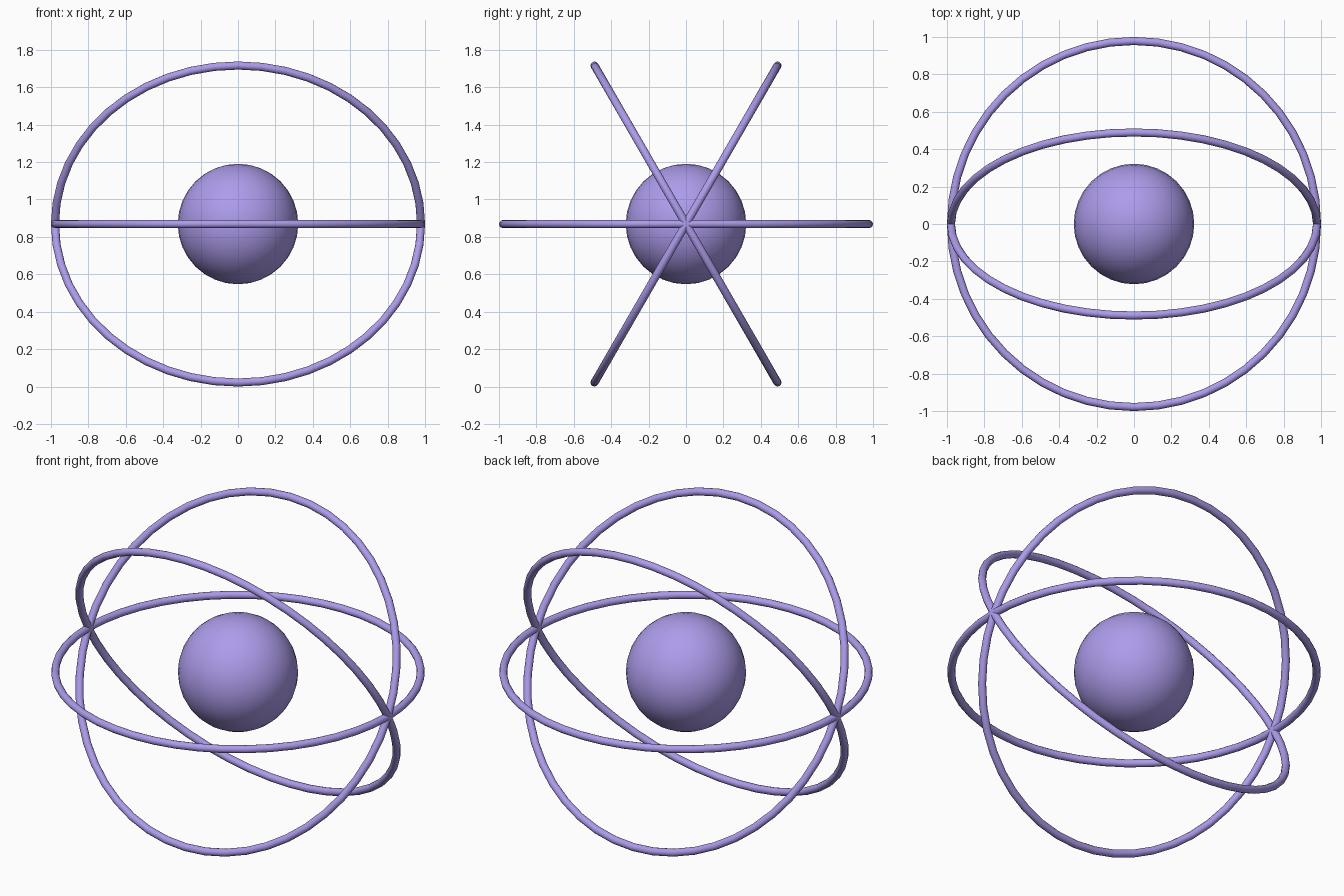
import bpy
from math import radians, sin

if "Cube" in bpy.data.objects:
    bpy.data.objects.remove(bpy.data.objects["Cube"])

MAJOR, MINOR = 0.9785, 0.0215
CZ = MAJOR * sin(radians(60)) + MINOR   # lowest ring point touches z = 0

mat = bpy.data.materials.new("lavender")
mat.diffuse_color = (0.42, 0.33, 0.83, 1)
mat.use_nodes = True
mat.node_tree.nodes["Principled BSDF"].inputs["Base Color"].default_value = mat.diffuse_color


def finish(name):
    obj = bpy.context.object
    obj.name = name
    obj.data.materials.append(mat)
    bpy.ops.object.shade_smooth()


# Central ball
bpy.ops.mesh.primitive_uv_sphere_add(segments=32, ring_count=16, radius=0.322,
                                     location=(0, 0, CZ))
finish("nucleus")

# Three orbit rings fanned about the x axis
for name, tilt in (("orbit_level", 0), ("orbit_tilt_a", 60), ("orbit_tilt_b", -60)):
    bpy.ops.mesh.primitive_torus_add(major_radius=MAJOR, minor_radius=MINOR,
                                     major_segments=48, minor_segments=12,
                                     location=(0, 0, CZ),
                                     rotation=(radians(tilt), 0, 0))
    finish(name)
